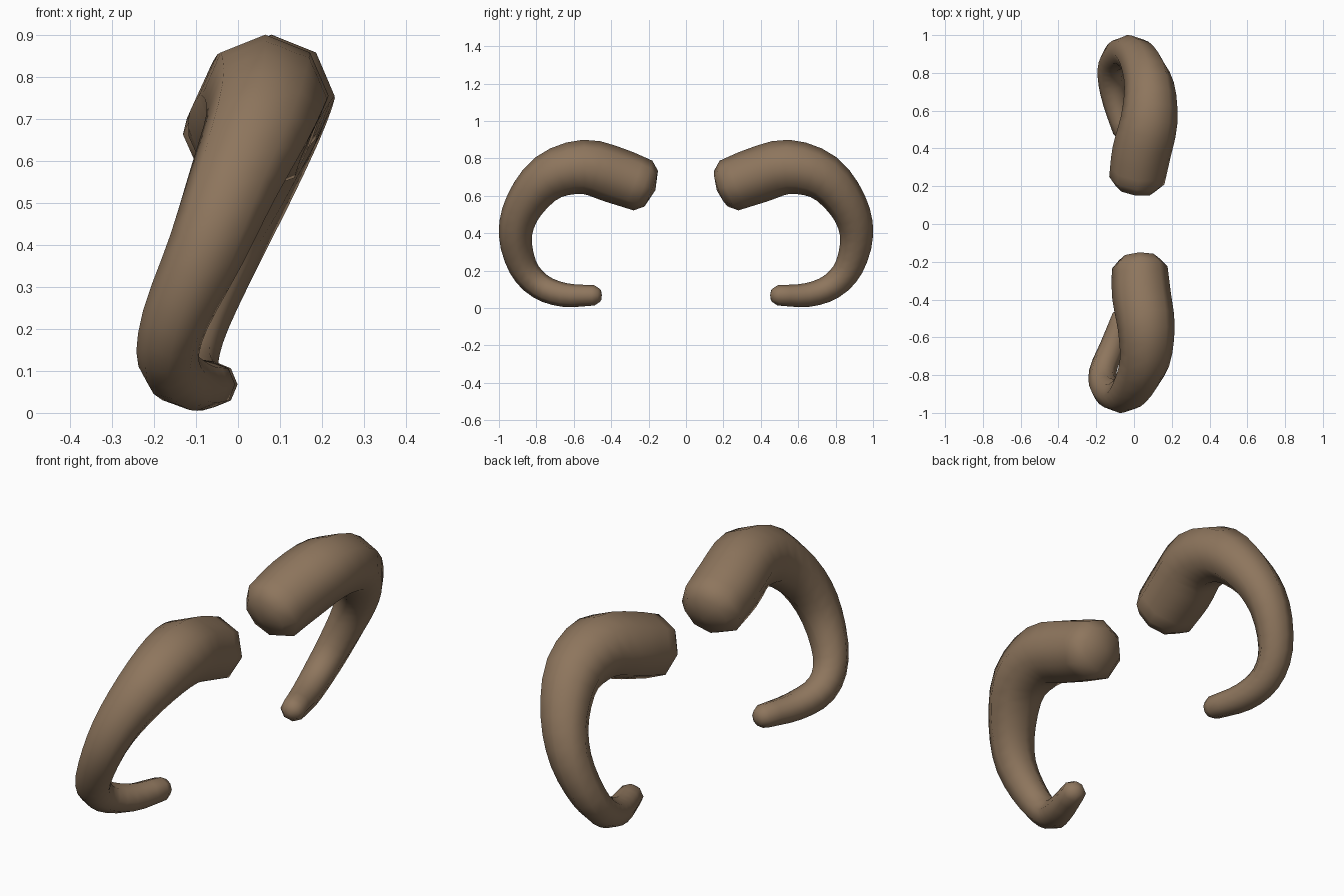
import bpy, bmesh, math
from mathutils import Vector

if "Cube" in bpy.data.objects:
    bpy.data.objects.remove(bpy.data.objects["Cube"])

horn_mat = bpy.data.materials.new("horn_brown")
horn_mat.diffuse_color = (0.27, 0.18, 0.11, 1)
horn_mat.use_nodes = True
horn_mat.node_tree.nodes["Principled BSDF"].inputs["Base Color"].default_value = horn_mat.diffuse_color

# Centre line seen from the side: distance outward, height, radius
PATH = [(0.23, 0.655, 0.142), (0.38, 0.71, 0.15), (0.55, 0.755, 0.145),
        (0.735, 0.70, 0.127), (0.865, 0.55, 0.105), (0.912, 0.39, 0.089),
        (0.872, 0.22, 0.077), (0.78, 0.117, 0.070), (0.65, 0.07, 0.064),
        (0.49, 0.068, 0.054)]
# Sideways drift of each horn along that line
FRONT_X = [0.03, 0.04, 0.065, 0.055, -0.01, -0.075, -0.15, -0.165, -0.115, -0.06]
BACK_X = [0.015, 0.04, 0.08, 0.08, 0.03, -0.035, -0.10, -0.12, -0.10, -0.055]
SIDES = 8
STEPS = 3


def spline(pts, steps):
    """Catmull-Rom resampling of 4D points (position + radius)."""
    ext = [pts[0] * 2 - pts[1]] + pts + [pts[-1] * 2 - pts[-2]]
    out = []
    for i in range(1, len(ext) - 2):
        a, b, c, d = ext[i - 1:i + 3]
        for k in range(steps):
            t = k / steps
            out.append(0.5 * (2 * b + (c - a) * t + (2 * a - 5 * b + 4 * c - d) * t * t
                              + (3 * b - a - 3 * c + d) * t ** 3))
    return out + [pts[-1]]


def horn(name, xs, side):
    pts = spline([Vector((x, side * y, z, r)) for x, (y, z, r) in zip(xs, PATH)], STEPS)
    # Rounded ends: one narrower ring beyond each end, then a pole
    d0 = (pts[0] - pts[1]).to_3d().normalized()
    d1 = (pts[-1] - pts[-2]).to_3d().normalized()

    def beyond(p, d, dist, scale):
        return Vector((*(p.to_3d() + d * dist * p.w), p.w * scale))

    pole0 = beyond(pts[0], d0, 0.50, 0).to_3d()
    pole1 = beyond(pts[-1], d1, 0.78, 0).to_3d()
    rings = ([beyond(pts[0], d0, 0.33, 0.72)] + pts
             + [beyond(pts[-1], d1, 0.55, 0.66)])
    bm = bmesh.new()
    loops = []
    for i, p in enumerate(rings):
        t = (rings[min(i + 1, len(rings) - 1)] - rings[max(i - 1, 0)]).to_3d().normalized()
        u = Vector((1, 0, 0))
        u = (u - t * u.dot(t)).normalized()
        v = t.cross(u)
        loops.append([bm.verts.new(p.to_3d() + p.w * (u * math.cos(a) * 1.04 + v * math.sin(a)))
                      for a in (2 * math.pi * k / SIDES for k in range(SIDES))])
    for a, b in zip(loops, loops[1:]):
        for k in range(SIDES):
            n = (k + 1) % SIDES
            bm.faces.new((a[k], a[n], b[n], b[k]))
    for loop, pole in ((loops[0], pole0), (loops[-1], pole1)):
        tip = bm.verts.new(pole)
        for k in range(SIDES):
            bm.faces.new((loop[k], loop[(k + 1) % SIDES], tip))
    bmesh.ops.recalc_face_normals(bm, faces=bm.faces)
    for f in bm.faces:
        f.smooth = True
    mesh = bpy.data.meshes.new(name)
    bm.to_mesh(mesh)
    bm.free()
    mesh.materials.append(horn_mat)
    obj = bpy.data.objects.new(name, mesh)
    bpy.context.collection.objects.link(obj)
    return obj


# The two curled horns, facing away from each other
horn("front_horn", FRONT_X, -1)
horn("back_horn", BACK_X, 1)
